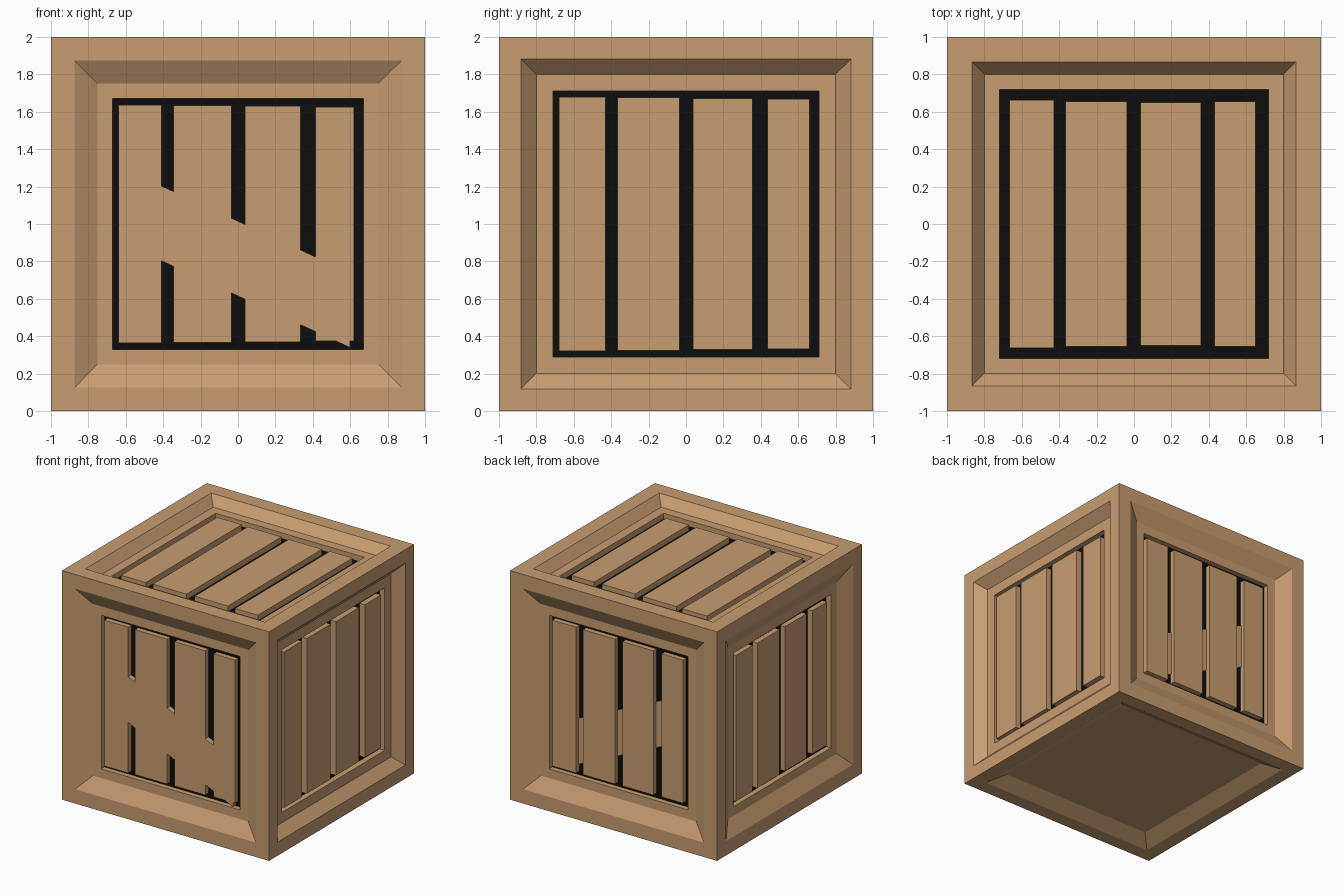
import bpy, bmesh
from math import pi
from mathutils import Matrix, Vector

if "Cube" in bpy.data.objects:
    bpy.data.objects.remove(bpy.data.objects["Cube"])


def material(name, rgb):
    m = bpy.data.materials.new(name)
    m.diffuse_color = (*rgb, 1)
    m.use_nodes = True
    m.node_tree.nodes["Principled BSDF"].inputs["Base Color"].default_value = m.diffuse_color
    return m


wood = material("wood", (0.58, 0.34, 0.165))
black = material("black", (0.004, 0.004, 0.004))
CENTRE = Matrix.Translation((0, 0, 1))


def side(angle):
    return CENTRE @ Matrix.Rotation(angle, 4, 'Z')


# Each face is designed in local axes: x right, z up, facing -y at y = -1
FRONT, RIGHT, BACK, LEFT = (side(i * pi / 2) for i in range(4))
TOP = CENTRE @ Matrix.Rotation(-pi / 2, 4, 'X')
BOTTOM = CENTRE @ Matrix.Rotation(pi / 2, 4, 'X')


def finish(name, bm):
    bmesh.ops.remove_doubles(bm, verts=bm.verts, dist=1e-4)
    bmesh.ops.recalc_face_normals(bm, faces=bm.faces)
    me = bpy.data.meshes.new(name)
    bm.to_mesh(me)
    bm.free()
    me.materials.append(wood)
    me.materials.append(black)
    ob = bpy.data.objects.new(name, me)
    bpy.context.collection.objects.link(ob)
    return ob


def stepped_face(bm, mat, rings, floor_mat):
    """Concentric square rings of (half size, depth), closed by a floor."""
    loops = [[bm.verts.new(mat @ Vector((sx * r, -1 + d, sz * r)))
              for sx, sz in ((-1, -1), (1, -1), (1, 1), (-1, 1))] for r, d in rings]
    for a, b in zip(loops, loops[1:]):
        for i in range(4):
            j = (i + 1) % 4
            bm.faces.new((a[i], a[j], b[j], b[i]))
    bm.faces.new(loops[-1]).material_index = floor_mat


def prism(name, mat, outline, y0, y1):
    """Extrude an (x, z) outline between two local depths."""
    bm = bmesh.new()
    near, far = ([bm.verts.new(mat @ Vector((x, -1 + y, z))) for x, z in outline]
                 for y in (y0, y1))
    bm.faces.new(near)
    bm.faces.new(far[::-1])
    n = len(outline)
    for i in range(n):
        j = (i + 1) % n
        bm.faces.new((near[i], far[i], far[j], near[j]))
    return finish(name, bm)


# Panel styles: opening, panel, hole half sizes, recess, groove depth, planks (x0, x1, half height)
WIDE = (0.875, 0.75, 0.67, 0.07, 0.045,
        ((-.64, -.41, .637), (-.345, -.035, .633), (.037, .335, .63), (.415, .62, .625)))
NARROW = (0.882, 0.80, 0.71, 0.08, 0.05,
          ((-.68, -.43, .68), (-.365, -.035, .677), (.037, .355, .672), (.437, .66, .667)))
LID = (0.867, 0.80, 0.718, 0.08, 0.05,
       ((-.665, -.427, .663), (-.365, -.038, .655), (.036, .357, .65), (.43, .65, .654)))
FACES = (("front", FRONT, WIDE), ("right", RIGHT, NARROW), ("back", BACK, WIDE),
         ("left", LEFT, WIDE), ("top", TOP, LID))

# Crate body with bevelled recesses and dark grooves, plus the planks
body = bmesh.new()
for name, mat, (opening, panel, hole, depth, groove, planks) in FACES:
    floor = depth + groove
    stepped_face(body, mat, ((1, 0), (opening, 0), (panel, depth), (hole, depth), (hole, floor)), 1)
    for i, (x0, x1, h) in enumerate(planks, 1):
        prism(f"{name}_plank_{i}", mat, ((x0, -h), (x1, -h), (x1, h), (x0, h)), depth, floor + .01)
stepped_face(body, BOTTOM, ((1, 0), (0.875, 0), (0.75, 0.07)), 0)
finish("crate_body", body)


# Diagonal brace: flush with the front planks, behind the back planks
def brace(name, mat, slope, y0, y1):
    outline = [(x, -.185 + slope * x + s) for x, s in ((-.6, -.2), (.6, -.2), (.6, .2), (-.6, .2))]
    prism(name, mat, outline, y0, y1)


brace("front_brace", FRONT, -.46, .071, .12)
brace("back_brace", BACK, .46, .105, .12)
